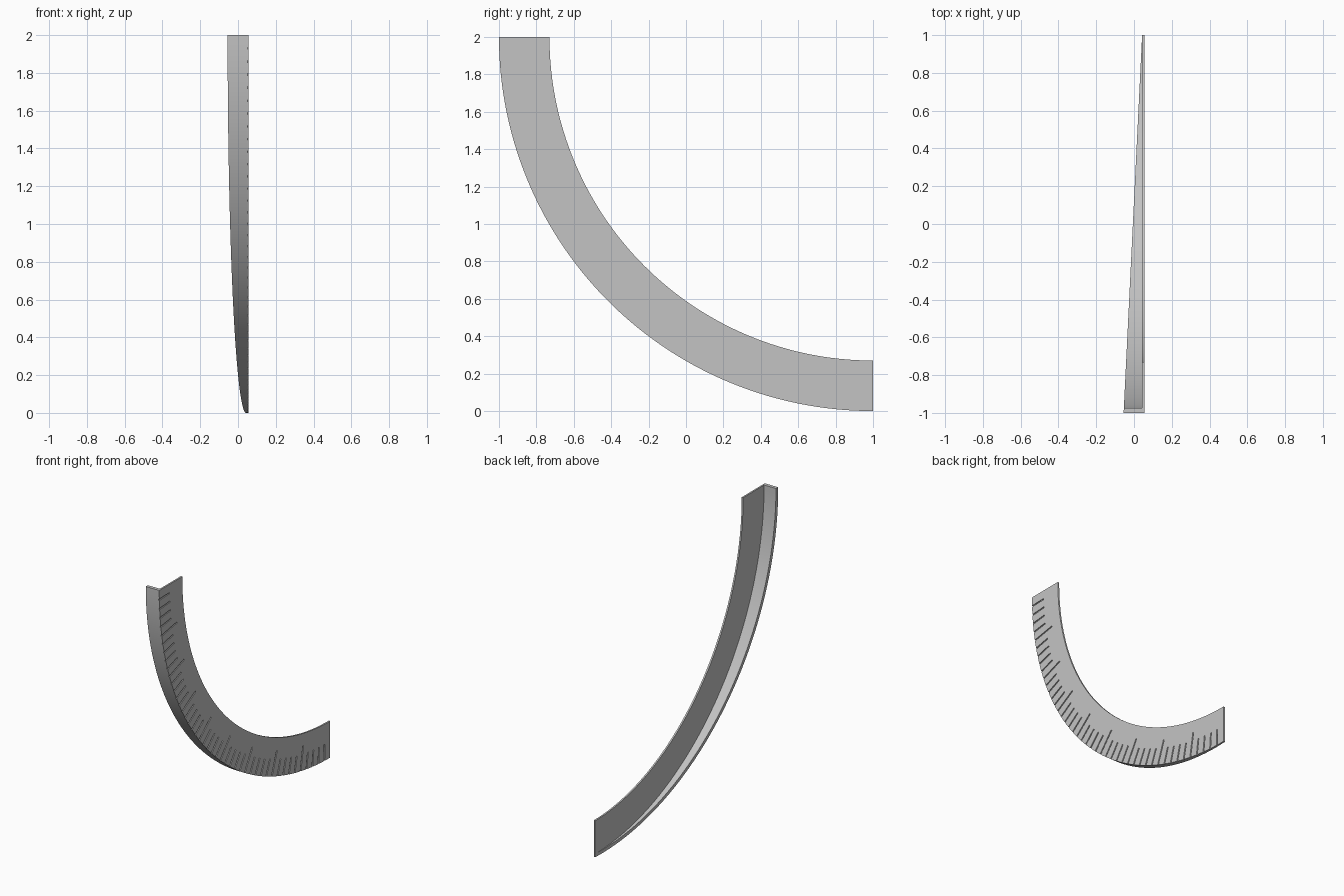
import bpy
import bmesh
from math import sin, cos, radians

cube = bpy.data.objects.get("Cube")
if cube:
    bpy.data.objects.remove(cube, do_unlink=True)

OUTER, INNER = 2.0, 1.73        # radii of the quarter ring
RIGHT, BACK = 0.055, 0.043      # plate faces along x
FLANGE, LIP = 0.025, -0.055     # flange thickness and its widest reach
STEPS = 72

grey = bpy.data.materials.new("plain grey")
grey.use_nodes = True
colour = (0.55, 0.55, 0.55, 1)
grey.diffuse_color = colour
grey.node_tree.nodes["Principled BSDF"].inputs["Base Color"].default_value = colour


def arc_point(x, r, a):
    """Point on the ring, from the upright tip (0) to the foot (90 degrees)."""
    return (x, 1 - r * cos(a), 2 - r * sin(a))


def make_object(name, bm):
    bmesh.ops.remove_doubles(bm, verts=bm.verts, dist=0.00001)
    bmesh.ops.recalc_face_normals(bm, faces=bm.faces)
    mesh = bpy.data.meshes.new(name)
    bm.to_mesh(mesh)
    bm.free()
    mesh.materials.append(grey)
    obj = bpy.data.objects.new(name, mesh)
    bpy.context.collection.objects.link(obj)
    return obj


def sweep(name, section):
    """Sweep a four-cornered section(angle) along the quarter ring."""
    bm = bmesh.new()
    rings = [[bm.verts.new(p) for p in section(radians(90 * i / STEPS))]
             for i in range(STEPS + 1)]
    for a, b in zip(rings, rings[1:]):
        for i in range(4):
            j = (i + 1) % 4
            bm.faces.new((a[i], a[j], b[j], b[i]))
    bm.faces.new(rings[0])
    bm.faces.new(rings[-1])
    return make_object(name, bm)


def plate_section(a):
    return [arc_point(x, r, a) for x, r in
            ((BACK, INNER), (RIGHT, INNER), (RIGHT, OUTER), (BACK, OUTER))]


def flange_section(a):
    # the free edge tapers evenly towards the foot
    def lip(r):
        y = 1 - r * cos(a)
        return BACK + (LIP - BACK) * (1 - y) / 2
    inner = OUTER - FLANGE
    return [arc_point(x, r, a) for x, r in
            ((lip(inner), inner), (BACK, inner), (BACK, OUTER), (lip(OUTER), OUTER))]


plate = sweep("curved_plate", plate_section)
flange = sweep("tapered_flange", flange_section)

# Engraved scale marks, every fifth one longer
bm = bmesh.new()
for n in range(1, 45):
    a = radians(2 * n)
    length = 0.18 if n % 5 == 0 else 0.12
    half = 0.005
    corners = []
    for x in (RIGHT - 0.006, RIGHT + 0.01):
        for r, side in ((OUTER - length, -half), (OUTER + 0.01, -half),
                        (OUTER + 0.01, half), (OUTER - length, half)):
            px, y, z = arc_point(x, r, a)
            corners.append(bm.verts.new((px, y + side * sin(a), z - side * cos(a))))
    low, high = corners[:4], corners[4:]
    bm.faces.new(low[::-1])
    bm.faces.new(high)
    for i in range(4):
        j = (i + 1) % 4
        bm.faces.new((low[i], low[j], high[j], high[i]))
marks = make_object("mark_cutter", bm)
marks.hide_render = True

cut = plate.modifiers.new("engrave", 'BOOLEAN')
cut.operation = 'DIFFERENCE'
cut.solver = 'EXACT'
cut.object = marks
bpy.context.view_layer.objects.active = plate
bpy.ops.object.modifier_apply(modifier=cut.name)
bpy.data.objects.remove(marks, do_unlink=True)

for obj in (plate, flange):
    bpy.ops.object.select_all(action='DESELECT')
    obj.select_set(True)
    bpy.context.view_layer.objects.active = obj
    bpy.ops.object.shade_smooth_by_angle(angle=radians(30))
